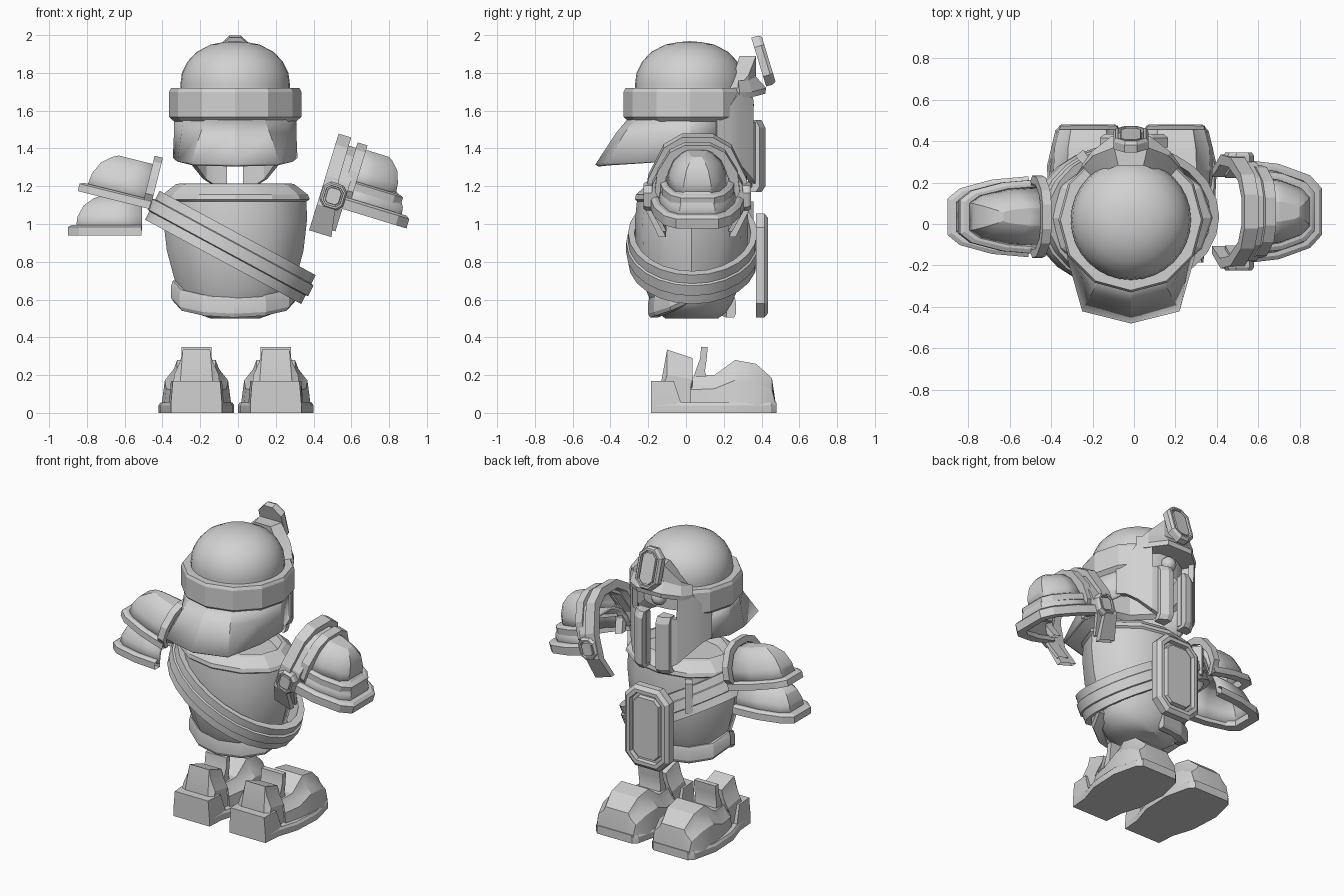
import bpy, bmesh, math
from mathutils import Vector, Matrix

if "Cube" in bpy.data.objects:
    bpy.data.objects.remove(bpy.data.objects["Cube"])

steel = bpy.data.materials.new("plain_grey")
steel.diffuse_color = (0.64, 0.64, 0.64, 1)
steel.use_nodes = True
steel.node_tree.nodes["Principled BSDF"].inputs["Base Color"].default_value = steel.diffuse_color
CX = -0.015  # midline of the armour


def loft(name, rings, wrap=True, loop=False, caps=False, solid=0, angle=32, mat=None):
    """Skin between rings of equal point count."""
    bm = bmesh.new()
    rows = [[bm.verts.new(p) for p in r] for r in rings]
    n = len(rows[0])
    pairs = list(zip(rows, rows[1:])) + ([(rows[-1], rows[0])] if loop else [])
    for a, b in pairs:
        for i in range(n if wrap else n - 1):
            j = (i + 1) % n
            bm.faces.new((a[i], a[j], b[j], b[i]))
    if caps:
        bm.faces.new(rows[0][::-1])
        bm.faces.new(rows[-1])
    bmesh.ops.remove_doubles(bm, verts=bm.verts, dist=1e-5)
    bmesh.ops.recalc_face_normals(bm, faces=bm.faces)
    if mat:
        bm.transform(mat)
        if mat.determinant() < 0:
            bmesh.ops.reverse_faces(bm, faces=bm.faces)
    me = bpy.data.meshes.new(name)
    bm.to_mesh(me)
    bm.free()
    me.materials.append(steel)
    ob = bpy.data.objects.new(name, me)
    bpy.context.collection.objects.link(ob)
    if solid:
        m = ob.modifiers.new("thickness", 'SOLIDIFY')
        m.thickness = solid
        m.offset = -1
    bpy.ops.object.select_all(action='DESELECT')
    ob.select_set(True)
    bpy.context.view_layer.objects.active = ob
    bpy.ops.object.shade_smooth_by_angle(angle=math.radians(angle))
    return ob


def ell(z, rx, ry, cy=0.03, n=12, cx=CX):
    return [(cx + rx * math.sin(2 * math.pi * i / n), cy + ry * math.cos(2 * math.pi * i / n), z)
            for i in range(n)]


def polar(deg, r, z, cy=0.02):
    a = math.radians(deg)  # 0 degrees faces +y
    return (CX + r * math.sin(a), cy + r * math.cos(a), z)


def badge(name, w, h, d, mat, c=0.3):
    """Octagonal plate with a raised rim and a sunk centre, facing local +z."""
    def octagon(s, z):
        a, b, k = w - s, h - s, (w - s * 1.2) * c * 1.6
        return [(a, b - k, z), (a - k, b, z), (k - a, b, z), (-a, b - k, z),
                (-a, k - b, z), (k - a, -b, z), (a - k, -b, z), (a, k - b, z)]
    e = w * 0.14
    loft(name, [octagon(0, 0), octagon(0, d * .7), octagon(e, d), octagon(2 * e, d), octagon(2.2 * e, d * .6),
                octagon(2.9 * e, d * .6), octagon(3.2 * e, d * .95)], caps=True, angle=20, mat=mat)


# ---------- helmet ----------
loft("helmet_dome", [ell(z, r, r, 0.02, 32) for z, r in
     ((1.56, .285), (1.74, .29), (1.80, .282), (1.86, .252), (1.91, .205), (1.95, .13), (1.963, .06), (1.968, 0))],
     angle=60)
angs = [30, 60, 90, 120, 150, 180, 210, 240, 270, 300, 330]
band = []
for a in angs:
    band.append([polar(a, .28, 1.72), polar(a, .34, 1.72), polar(a, .35, 1.70),
                 polar(a, .35, 1.567), polar(a, .315, 1.535), polar(a, .28, 1.56)])
loft("helmet_band", band, caps=True, angle=20)
# flared neck guard
hem = [(60, .325, 1.37), (90, .33, 1.35), (122, .36, 1.33), (152, .50, 1.32), (180, .50, 1.315),
       (208, .50, 1.32), (238, .36, 1.33), (270, .33, 1.35), (300, .325, 1.37)]
loft("neck_guard", [[polar(a, .325, 1.56) for a, r, z in hem],
                    [polar(a, .6 * .32 + .4 * r, 1.48) for a, r, z in hem],
                    [polar(*h) for h in hem]], wrap=False, solid=.02, angle=20)
# brow over the eye opening
brow = []
for a, t, b, r, r2 in ((-42, 1.72, 1.67, .345, .355), (-30, 1.79, 1.67, .36, .38), (-13, 1.89, 1.69, .36, .415),
                       (13, 1.89, 1.69, .36, .415), (30, 1.79, 1.67, .36, .38), (42, 1.72, 1.67, .345, .355)):
    brow.append([polar(a, .27, t), polar(a, r, t), polar(a, r, b + .09), polar(a, r2, b + .03),
                 polar(a, r2 - .005, b), polar(a, .29, b)])
loft("brow", brow, caps=True, angle=20)
# cheek guards with raised borders along the face slit
for s, side in ((1, "right"), (-1, "left")):
    ch = [(7.5, 1.19, 1.54, .36), (17, 1.20, 1.54, .37), (26, 1.235, 1.54, .375), (26.5, 1.235, 1.71, .375),
          (40, 1.31, 1.71, .355), (52, 1.36, 1.62, .34), (64, 1.38, 1.60, .33)]
    loft("cheek_" + side, [[polar(s * a, r, b), polar(s * a, r, t), polar(s * a, r - .035, t),
                            polar(s * a, r - .035, b)] for a, b, t, r in ch], caps=True, angle=20)
    def edge(z, y):
        return [(CX + s * x, yy, z) for x, yy in
                ((.05, y - .07), (.05, y), (.085, y), (.13, y - .03), (.13, y - .07))]
    loft("cheek_border_" + side, [edge(1.17, .40), edge(1.20, .42), edge(1.51, .42), edge(1.55, .40)],
         caps=True, angle=20)
loft("face_ball", [ell(1.63 + .05 * math.sin(t), .05 * math.cos(t), .05 * math.cos(t), .31, 14)
                   for t in [math.radians(d) for d in (-85, -60, -30, 0, 30, 60, 85)]], caps=True, angle=60)
badge("crest_badge", .085, .135, .055, Matrix.Translation((CX, .385, 1.857)) @
      Matrix.Rotation(math.radians(-73), 4, 'X'), c=.4)

# ---------- torso ----------
loft("cuirass", [ell(*r) for r in
     ((.50, .13, .14), (.53, .215, .18), (.58, .275, .212), (.65, .305, .242), (.74, .33, .272), (.86, .362, .295),
      (1.02, .38, .30), (1.12, .378, .29), (1.14, .35, .27))], caps=True, angle=35)
loft("collar", [ell(*r) for r in
     ((1.11, .36, .28), (1.13, .395, .30), (1.155, .385, .295), (1.21, .315, .235), (1.215, .29, .21),
      (1.17, .26, .18))], caps=True, angle=20)


def belt_section(deg):
    a = math.radians(deg)
    drop = .085 * abs(math.cos(a)) ** .8
    return [(CX - .005 + k * .335 * math.sin(a), .032 + k * .232 * math.cos(a), z - drop) for z, k in
            ((.59, .78), (.59, .96), (.61, 1.0), (.67, 1.0), (.70, .97), (.70, .8))]


# waist belt runs round the front and left, ending beneath the strap
loft("waist_belt", [belt_section(d) for d in range(90, 361, 30)], caps=True, angle=20)


def strap_ring(h, k):
    ring = []
    for i in range(24):
        a = 2 * math.pi * i / 24
        x = -.04 + k * .405 * math.sin(a)
        ring.append((x + h * .45, .035 + k * .335 * math.cos(a), .865 - .54 * (x + .02) + h * .9))
    return ring


loft("diagonal_strap", [strap_ring(*p) for p in
     ((-.085, .92), (-.085, 1.02), (-.035, 1.02), (-.03, 1.05), (.03, 1.05), (.035, 1.02), (.085, 1.02), (.085, .92))],
     loop=True, angle=25)
badge("shield_plate", .165, .275, .065, Matrix.Translation((.0, .37, .78)) @
      Matrix.Rotation(math.radians(-90), 4, 'X') @ Matrix.Rotation(math.pi, 4, 'Z'), c=.28)
# strap loop
loft("strap_clip", [[polar(a, r, z, .03) for r, z in ((.33, .92), (.40, .92), (.40, 1.12), (.33, 1.12))]
                    for a in (-42, -35)], caps=True)


# ---------- shoulder guards ----------
def frame(o, tilt, s):
    """Local x outward, z up; tilt lifts the outer end; s = -1 mirrors to the left."""
    return Matrix.Translation(o) @ Matrix.Diagonal((s, 1, 1, 1)) @ Matrix.Rotation(-math.radians(tilt), 4, 'Y')


def plan(L, W, k, z, u0=0.0, ky=None):
    ky = k if ky is None else ky
    pts = ((0, -1), (.45, -.92), (.85, -.7), (1, -.45), (1, .45), (.85, .7), (.45, .92), (0, 1))
    return [(u0 + (L - u0) * a * (.4 + .6 * k if k < 1 else 1), W * b * ky, z) for a, b in pts]


def lame(name, mat, L, W, H, u0=0.0, rim=.05):
    """Domed plate with a thick rim along its lower edge."""
    rows = [plan(L - .04, W - .03, k, z * H + rim * .5, u0, ky) for z, k, ky in
            ((0, 1, 1), (.4, .95, .93), (.72, .8, .76), (.93, .55, .48), (1, .4, .3), (1.0, .3, 0))]
    loft(name + "_shell", rows, wrap=False, solid=.02, angle=25, mat=mat)
    loft(name + "_rim", [plan(l, w, 1, z, u0) for l, w, z in
         ((L - .06, W - .05, 0), (L, W, 0), (L, W, rim * .8), (L - .02, W - .02, rim), (L - .06, W - .05, rim))],
         wrap=False, loop=True, angle=20, mat=mat)


def arch(name, mat, u0, u1, W, z0, z1, t, flare=0):
    """Horseshoe collar standing at the inner end; flare widens its feet."""
    def hoop(u, d, f=0):
        w, h = W - d, z1 - z0 - d
        return [(u + f * max(0, .6 - b), w * a, z0 + h * b) for a, b in
                ((-.74, 0), (-1, .27), (-.95, .57), (-.65, .89), (-.3, 1),
                 (.3, 1), (.65, .89), (.95, .57), (1, .27), (.74, 0))]
    loft(name, [hoop(u0, t), hoop(u0, 0), hoop(u1, 0, flare), hoop(u1, t, flare)], wrap=False, loop=True,
         angle=20, mat=mat)


R = frame((.42, .06, .99), -17, 1)
arch("right_collar", R, -.035, .035, .275, -.035, .50, .05, .09)
arch("right_inner_arch", R, .075, .13, .225, .13, .485, .05)
arch("right_joining_arch", R, .02, .10, .25, .0, .455, .03)
R_up = R @ Matrix.Translation((0, 0, .235))
R_low = R @ Matrix.Translation((0, 0, .125))
lame("right_upper_guard", R_up, .39, .20, .20, .09)
lame("right_lower_guard", R_low, .455, .25, .17, .06, .065)
for s, nm in ((-1, "front"), (1, "rear")):
    badge("right_buckle_" + nm, .065, .07, .05, R @ Matrix.Translation((.035, s * .235, .175)) @
          Matrix.Rotation(-s * math.pi / 2, 4, 'X'))
L_up = frame((-.47, .035, 1.08), 14, -1)
lame("left_upper_guard", L_up, .39, .18, .21)
arch("left_collar", L_up, -.005, .04, .20, 0, .28, .04)
lame("left_lower_guard", frame((-.51, .035, .94), 0, -1), .39, .195, .18, 0, .055)

# ---------- boots ----------
for cx, side in ((-.22, "left"), (.2, "right")):
    M = Matrix.Translation((cx, 0, 0))
    sole = ((-.135, -.185), (.135, -.185), (.145, -.06), (.19, .08), (.2, .28), (.16, .45), (.13, .48),
            (-.13, .48), (-.16, .45), (-.2, .28), (-.19, .08), (-.145, -.06))
    loft(side + "_boot_sole", [[(x * k, y, z) for x, y in sole] for k, z in ((1, 0), (1, .04), (.95, .055))],
         caps=True, angle=20, mat=M)
    loft(side + "_boot_heel", [[(-w, -.185, z), (w, -.185, z), (w + .01, y, z), (-w - .01, y, z)]
         for z, y, w in ((.0, -.02, .135), (.05, -.025, .135), (.17, -.065, .125))], caps=True, mat=M)
    # ankle wall, vamp and toe
    prof = ((-.13, .125, .10, .17), (-.10, .12, .085, .335), (.035, .12, .085, .29), (.025, .14, .10, .19),
            (.15, .17, .12, .20), (.26, .185, .12, .28), (.37, .18, .115, .26), (.455, .15, .10, .185),
            (.475, .14, .10, .05))
    loft(side + "_boot_upper", [[(-b, y, .04), (-.5 * b - .5 * t - .015, y, .04 + .55 * (h - .04)), (-t, y, h - .2 * (h - .04)),
         (-t * .85, y, h), (t * .85, y, h), (t, y, h - .2 * (h - .04)), (.5 * b + .5 * t + .015, y, .04 + .55 * (h - .04)),
         (b, y, .04)] for y, b, t, h in prof], caps=True, angle=25, mat=M)
    loft(side + "_boot_tongue", [[(-.08, y0, z), (.08, y0, z), (.08, y1, z), (-.08, y1, z)]
         for z, y0, y1 in ((.16, .03, .12), (.22, .05, .10), (.29, .075, .11), (.35, .08, .115))],
         caps=True, mat=M)
